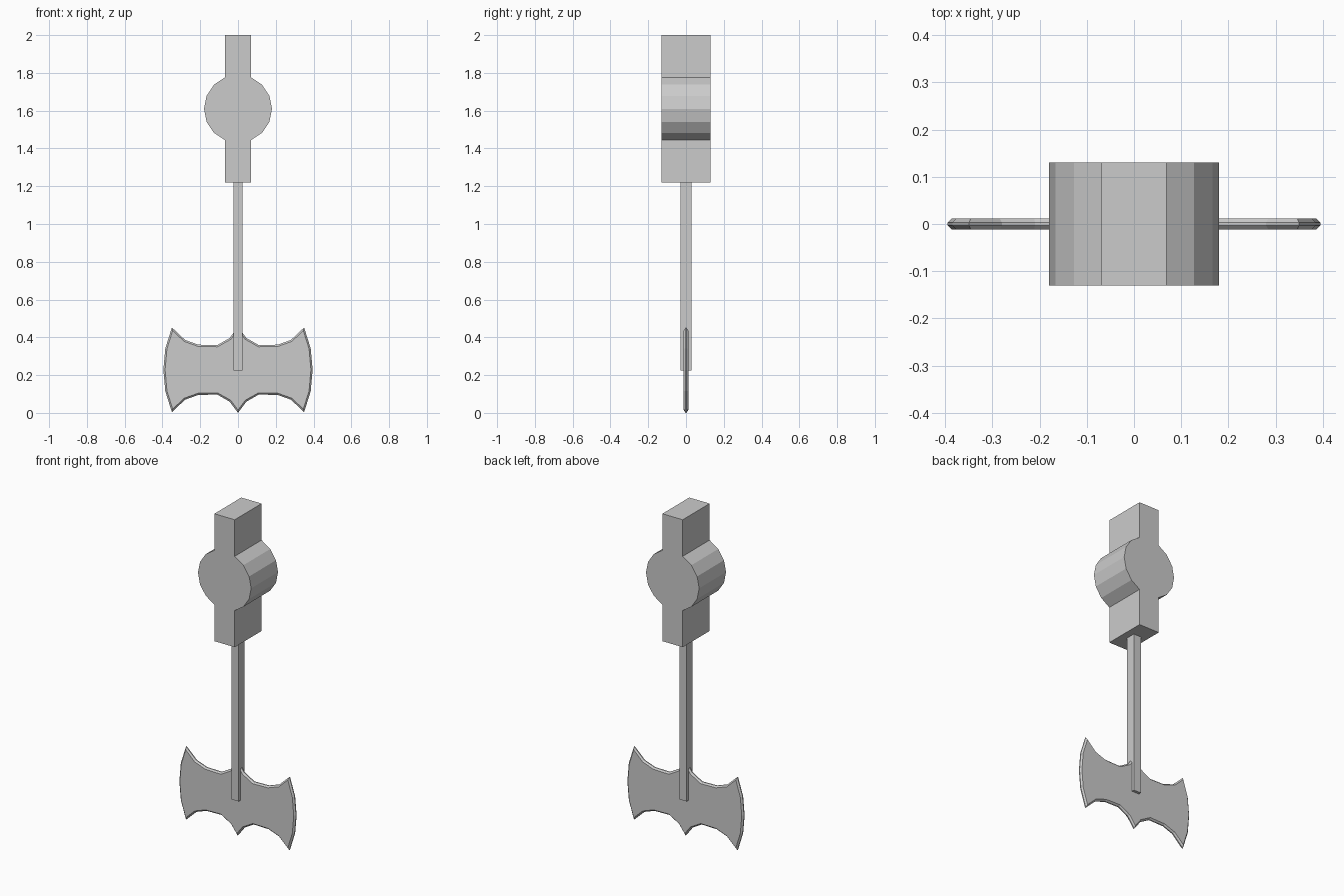
import bpy, bmesh, math

if "Cube" in bpy.data.objects:
    bpy.data.objects.remove(bpy.data.objects["Cube"])


def extrude_profile(name, pts, half_depth, bevel=0.0):
    """Extrude an x/z outline along y, optionally chamfering its rims."""
    bm = bmesh.new()
    front = bm.faces.new([bm.verts.new((x, -half_depth, z)) for x, z in pts])
    ext = bmesh.ops.extrude_face_region(bm, geom=[front], use_keep_orig=True)
    moved = [v for v in ext["geom"] if isinstance(v, bmesh.types.BMVert)]
    bmesh.ops.translate(bm, verts=moved, vec=(0, 2 * half_depth, 0))
    bmesh.ops.recalc_face_normals(bm, faces=bm.faces)
    if bevel:
        rims = [e for e in bm.edges
                if abs(e.verts[0].co.y - e.verts[1].co.y) < 1e-6]
        bmesh.ops.bevel(bm, geom=rims, offset=bevel, segments=1,
                        profile=0.5, affect='EDGES', clamp_overlap=True)
    mesh = bpy.data.meshes.new(name)
    bm.to_mesh(mesh)
    bm.free()
    obj = bpy.data.objects.new(name, mesh)
    bpy.context.collection.objects.link(obj)
    return obj


def rectangle(x, z0, z1):
    return [(-x, z0), (x, z0), (x, z1), (-x, z1)]


# Pivot housing: upright block merged with a 16-sided drum
R, CZ = 0.18, 1.61
arc = [(R * math.cos(math.radians(a * 22.5)), CZ + R * math.sin(math.radians(a * 22.5)))
       for a in range(-3, 4)]
w = arc[0][0]
right = [(w, 1.22)] + arc + [(w, 2.0)]
left = [(-x, z) for x, z in reversed(right)]
extrude_profile("pivot_housing", right + left, 0.13)

# Pendulum shaft
extrude_profile("shaft", rectangle(0.025, 0.225, 1.22), 0.029)

# Double-headed axe blade: lower right quarter, mirrored up and across
MID = 0.228
quarter = [(0.045, 0.06), (0.11, 0.097), (0.21, 0.095), (0.28, 0.07),
           (0.35, 0.004), (0.385, 0.115)]
upper = [(x, 2 * MID - z) for x, z in reversed(quarter)]
side = quarter + [(0.395, MID)] + upper
outline = ([(0, 0.0)] + side + [(0, 2 * MID)]
           + [(-x, z) for x, z in reversed(side)])
extrude_profile("axe_blade", outline, 0.012, bevel=0.009)
